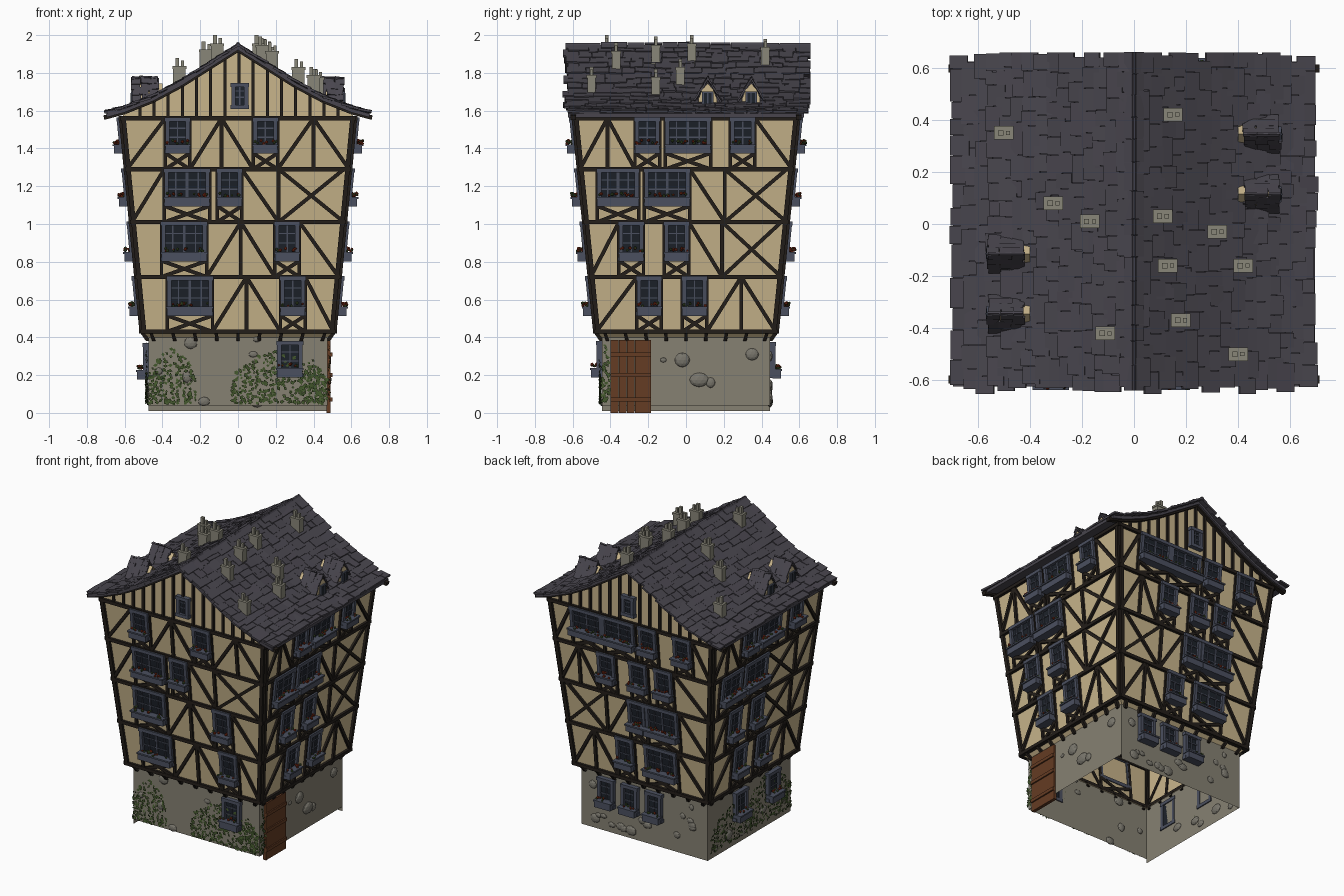
import bpy, bmesh, math, random
from mathutils import Vector as V, Matrix

if "Cube" in bpy.data.objects:
    bpy.data.objects.remove(bpy.data.objects["Cube"])

random.seed(4)
R = random.uniform
COL = dict(plaster=(.58, .46, .26), timber=(.017, .013, .01), slate=(.065, .06, .075),
           frame=(.07, .08, .115), glass=(.012, .016, .023), stone=(.24, .22, .17),
           rock=(.19, .18, .15), leaf=(.055, .095, .025), door=(.13, .045, .017),
           flower=(.25, .03, .01), chimney=(.25, .24, .19))
MATS = {}
for k, c in COL.items():
    MATS[k] = bpy.data.materials.new(k)
    MATS[k].diffuse_color = (*c, 1)
PARTS = {}


def part(name, mat):
    PARTS[name] = (bmesh.new(), mat)
    return PARTS[name][0]


def box(bm, c, a, b, d):
    """Box from a centre and three half-axis vectors."""
    v = [bm.verts.new(V(c) + V(a) * i + V(b) * j + V(d) * k)
         for i in (-1, 1) for j in (-1, 1) for k in (-1, 1)]
    for f in ((0, 1, 3, 2), (4, 6, 7, 5), (0, 4, 5, 1), (2, 3, 7, 6), (0, 2, 6, 4), (1, 5, 7, 3)):
        bm.faces.new([v[i] for i in f])


def face(bm, pts):
    bm.faces.new([bm.verts.new(p) for p in pts])


def blob(bm, p, r, scale, sub=1):
    m = Matrix.Translation(p) @ Matrix.Diagonal((*scale, 1))
    bmesh.ops.create_icosphere(bm, subdivisions=sub, radius=r, matrix=m)


# Wall coordinates: side 0 front, 1 right, 2 back, 3 left; u along wall, o outward
N = [V((0, -1, 0)), V((1, 0, 0)), V((0, 1, 0)), V((-1, 0, 0))]


def half(z):
    if z < .4:
        return .475, .445
    t = (min(z, 1.57) - .43) / 1.14
    return .505 + .11 * t, .475 + .115 * t


def P(s, u, z, o=0):
    hx, hy = half(z)
    return V([(u, -hy - o, z), (hx + o, u, z), (u, hy + o, z), (-hx - o, u, z)][s])


def beam(bm, s, u1, z1, u2, z2, w, depth=.02, o=.004):
    p, q = P(s, u1, z1, o), P(s, u2, z2, o)
    d = (q - p) / 2
    box(bm, (p + q) / 2, d, d.cross(N[s]).normalized() * w / 2, N[s] * depth / 2)


PROF = [(0, 1.935), (.15, 1.84), (.3, 1.745), (.45, 1.665), (.6, 1.605), (.71, 1.575), (.9, 1.53)]


def roof_z(x):
    x = abs(x)
    for (a, za), (b, zb) in zip(PROF, PROF[1:]):
        if x <= b:
            return za + (zb - za) * (x - a) / (b - a)


# Walls: stone base sheets, plaster loft and gables
base = part("stone_base", "stone")
for s in range(4):
    e = (.475, .445)[s % 2]
    zb = .04 if s < 2 else .01
    face(base, [P(s, -e, zb), P(s, e, zb), P(s, e, .399), P(s, -e, .399)])
walls = part("plaster_walls", "plaster")
for s in range(4):
    for z0, z1 in ((.399, .43), (.43, 1.57)):
        a, b = half(z0)[s % 2], half(z1)[s % 2]
        face(walls, [P(s, -a, z0), P(s, a, z0), P(s, b, z1), P(s, -b, z1)])
for s in (0, 2):
    xs = [-.61, -.45, -.3, -.15, 0, .15, .3, .45, .61]
    face(walls, [P(s, -.61, 1.565), P(s, .61, 1.565)] + [P(s, x, roof_z(x) - .01) for x in xs[::-1]])

# Timber frame and windows
timber = part("timber_frame", "timber")
frames = part("window_frames", "frame")
glass = part("window_glass", "glass")
planters = part("planters", "frame")
flowers = part("flowers", "flower")
stems = part("flower_leaves", "leaf")


def window(s, u, z0, z1, w, box_on=True):
    beam(glass, s, u, z0, u, z1, w - .01, .012, .006)
    for k in (-1, 1):
        beam(frames, s, u + k * (w / 2 - .011), z0, u + k * (w / 2 - .011), z1, .022, .034, .012)
    for z in (z0 + .01, z1 - .01):
        beam(frames, s, u - w / 2 - .004, z, u + w / 2 + .004, z, .022, .038, .012)
    n = 3 if w > .2 else 1
    for i in range(n):
        x = u + w * ((i + 1) / (n + 1) - .5)
        beam(frames, s, x, z0, x, z1, .007 if i != 1 else .014, .012, .013)
    for t in (.45, .7):
        z = z0 + (z1 - z0) * t
        beam(frames, s, u - w / 2, z, u + w / 2, z, .006, .012, .012)
    if box_on:
        beam(planters, s, u - w / 2, z0 + .02, u + w / 2, z0 + .02, .045, .045, .036)
        beam(planters, s, u - w / 2 - .005, z0 + .042, u + w / 2 + .005, z0 + .042, .01, .054, .037)
        for i in range(int(w * 65)):
            p = P(s, u + R(-.45, .45) * w, z0 + R(.05, .068), R(.022, .058))
            blob(flowers if R(0, 1) < .6 else stems, p, R(.006, .01), (1, 1, 1))


FL = [.43, .72, 1.01, 1.29, 1.56]
n_, w_ = .13, .24
RIGHT = [[(-.195, n_), (.045, n_)], [(-.29, n_), (-.05, n_)], [(-.36, .22), (-.1, w_)],
         [(-.205, n_), (.01, w_), (.3, n_)]]
WIN = {0: [[(-.255, w_), (.29, n_)], [(-.285, w_), (.26, n_)], [(-.27, w_), (-.045, n_)],
           [(-.32, n_), (.145, n_)]],
       1: RIGHT,
       2: [[(-.17, w_), (.1, n_)], [(-.2, w_), (-.01, n_)], [(-.23, n_), (-.04, n_), (.2, n_)],
           [(-.39, n_), (-.13, n_), (.09, w_), (.33, w_)]],
       3: [[(-u, w) for u, w in row[::-1]] for row in RIGHT]}


def brace_cell(s, a, b, z0, z1, kind):
    if kind in "/X":
        beam(timber, s, a, z0, b, z1, .02)
    if kind in "\\X":
        beam(timber, s, a, z1, b, z0, .02)


for s in range(4):
    for z in FL:
        e = half(z)[s % 2] + .01
        beam(timber, s, -e, z, e, z, .022, .028)
    for k in (-1, 1):
        beam(timber, s, k * (half(.43)[s % 2] - .008), .43, k * (half(1.57)[s % 2] - .008), 1.57, .024, .026)
    for f, row in enumerate(WIN[s]):
        z0, z1 = FL[f], FL[f + 1]
        edge = -half(z0)[s % 2]
        for u, w in row + [(-edge + .05, .1)]:
            a, b = edge, u - w / 2
            gap = b - a
            if gap > .42:                       # wide bay: brace, post, cross
                m = a + gap * .36
                beam(timber, s, m, z0, m, z1, .02)
                brace_cell(s, a, m, z0, z1, "\\")
                brace_cell(s, m, b, z0, z1, "X")
            elif gap > .27:                     # medium bay: two leaning braces
                m = a + gap / 2
                beam(timber, s, m, z0, m, z1, .02)
                brace_cell(s, a, m, z0, z1, "/")
                brace_cell(s, m, b, z0, z1, "\\")
            elif gap > .13:
                brace_cell(s, a, b, z0, z1, "\\" if u > 0 else "/")
            edge = u + w / 2
            if u < -half(z0)[s % 2] or u > half(z0)[s % 2]:
                continue
            for k in (-1, 1):
                beam(timber, s, u + k * w / 2, z0, u + k * w / 2, z1, .018)
            brace_cell(s, u - w / 2, u + w / 2, z0, z0 + .085, "X")
            window(s, u, z0 + .085, z1 + .003, w)
    # jetty brackets
    e = half(.3)[s % 2]
    for i in range(9):
        u = -e + .03 + i * (2 * e - .06) / 8
        p, q = P(s, u, .38), P(s, u * 1.04, .43, .005)
        t = N[s].cross(V((0, 0, 1)))
        box(timber, (p + q) / 2, (q - p) / 2, t * .009, N[s] * .012)
# gable studs and gable windows
for s in (0, 2):
    for i in range(-7, 8):
        x = i * .075 + .005
        if abs(i) > 0:
            beam(timber, s, x, 1.57, x, roof_z(x) - .01, .016)
        else:
            beam(timber, s, x, 1.74, x, 1.92, .016)
    window(s, .01, 1.61, 1.745, .09, False)
    for a, b in zip(PROF[:5], PROF[1:6]):       # barge boards
        for k in (-1, 1):
            beam(timber, s, k * a[0], a[1] - .012, k * b[0], b[1] - .012, .024, .03, .008)
# ground floor windows
window(0, .275, .19, .38, .135)
for u in (.28, .1, -.08):
    window(2, u, .185, .375, .12)
for u in (.11, -.24):
    window(3, u, .18, .37, .13)

# Door
door = part("plank_door", "door")
for i in range(5):
    u = -.378 + i * .043
    beam(door, 1, u, 0, u, .385, .041, .022)
for z in (.07, .2, .31):
    beam(door, 1, -.4, z, -.185, z, .022, .012, .018)

# Stones set in the base
rocks = part("base_stones", "rock")
spots = [(1, -.12, .28, .018), (1, -.02, .28, .042), (1, .07, .175, .045), (1, .13, .16, .03),
         (1, .35, .31, .036), (0, -.25, .37, .035), (0, -.27, .19, .03), (0, .08, .31, .02),
         (0, .1, .39, .02), (0, -.18, .06, .03), (0, -.42, .22, .025)]
spots += [(2, R(-.44, .44), R(.05, .17), R(.02, .04)) for _ in range(11)]
spots += [(2, R(-.44, -.17), R(.2, .35), R(.02, .04)) for _ in range(5)] + [(2, .39, .3, .03)]
spots += [(3, R(-.4, .4), R(.06, .15), R(.02, .035)) for _ in range(7)]
for s, u, z, r in spots:
    sc = [R(.8, 1.2), R(.8, 1.2), R(.7, 1)]
    sc[(s + 1) % 2] = .45
    blob(rocks, P(s, u, z), r, sc, 2)

# Ivy
ivy = part("ivy", "leaf")


def ivy_patch(s, uc, hw, top, n):
    for _ in range(n):
        u = R(-1, 1)
        z = .05 + (top - .05) * (1 - .5 * abs(u) ** 2) * R(0, 1) ** 1.1
        p = P(s, uc + u * hw, z, R(.003, .015))
        t = N[s].cross(V((0, 0, 1)))
        a = R(0, 6.3)
        d = (t * math.cos(a) + V((0, 0, 1)) * math.sin(a) + N[s] * R(-.4, .4)) * R(.008, .014)
        e = d.cross(N[s]) * .7
        face(ivy, [p - d, p + e, p + d, p - e])


ivy_patch(0, -.35, .125, .34, 230)
ivy_patch(0, .22, .255, .33, 430)
ivy_patch(0, .4, .07, .28, 60)
ivy_patch(1, -.425, .022, .37, 50)
ivy_patch(3, -.2, .24, .37, 400)
ivy_patch(3, .2, .22, .3, 240)

# Roof deck, slates and ridge
deck = part("roof_deck", "slate")
slates = part("roof_slates", "slate")
for k in (-1, 1):
    for (a, za), (b, zb) in zip(PROF[:5], PROF[1:6]):
        b = min(b, .695)
        zb = roof_z(b)
        d = V((k * (b - a), 0, zb - za)) / 2
        box(deck, (k * (a + b) / 2, 0, (za + zb) / 2 - .004), d, (0, .625, 0), (0, 0, .01))
    for r in range(15):
        x = .032 + r * .0452
        y = -.635 + R(-.02, .02)
        while y < .62:
            w = min(R(.05, .13), .66 - y)
            xx = x + R(-.008, .01)
            d = V((k, 0, (roof_z(xx + .03) - roof_z(max(xx - .03, 0))) / .06 + .1)).normalized()
            up = V((-d.z * k, 0, d.x * k))
            c = (k * xx, y + w / 2, roof_z(xx) + .01 + R(0, .006))
            box(slates, c, d * R(.032, .038), (0, w / 2 - .001, R(-.003, .003)), up * .006)
            y += w
y = -.64
while y < .62:
    w = R(.06, .11)
    for k in (-1, 1):
        box(slates, (k * .014, y + w / 2, 1.94 + R(-.003, .004)), (k * .022, 0, -.014),
            (0, w / 2 - .001, 0), (.003 * k, 0, .005))
    y += w

# Dormers
dorm = part("dormer_walls", "plaster")
for k, yc in ((1, .115), (1, .345), (-1, -.115), (-1, -.345)):
    prof = [(-.048, 1.6), (.048, 1.6), (.048, 1.665), (.03, 1.71), (0, 1.745), (-.03, 1.71), (-.048, 1.665)]
    A = [dorm.verts.new((k * .555, yc + a, z)) for a, z in prof]
    B = [dorm.verts.new((k * .4, yc + a, z)) for a, z in prof]
    dorm.faces.new(A)
    for i in range(7):
        j = (i + 1) % 7
        dorm.faces.new((A[i], A[j], B[j], B[i]))
    box(frames, (k * .558, yc, 1.665), (.008, 0, 0), (0, .03, 0), (0, 0, .036))
    box(glass, (k * .565, yc, 1.665), (.003, 0, 0), (0, .02, 0), (0, 0, .028))
    box(frames, (k * .567, yc, 1.665), (.003, 0, 0), (0, .003, 0), (0, 0, .028))
    for m in (-1, 1):
        for r in range(4):
            for i in range(3):
                c = V((k * (.445 + i * .046 + R(-.006, .006)), yc + m * (.008 + r * .017),
                       1.757 - r * .03 + R(-.004, .006)))
                d = V((0, m * .5, -.75)).normalized()
                box(slates, c, (.024, 0, R(-.004, .004)), d * .022, (0, .75 * .005 * m, .5 * .005))

# Chimneys with pots
chim = part("chimneys", "chimney")
for x, y in ((-.5, .35), (-.31, .08), (-.17, .01), (-.11, -.42), (.15, .42), (.11, .03),
             (.32, -.03), (.13, -.16), (.42, -.16), (.18, -.37), (.4, -.5)):
    top = min(roof_z(x) + .14, 2)
    lo, hi = roof_z(x) - .05, top - .045
    box(chim, (x, y, (lo + hi) / 2), (.033, 0, 0), (0, .022, 0), (0, 0, (hi - lo) / 2))
    box(chim, (x, y, hi - .006), (.037, 0, 0), (0, .026, 0), (0, 0, .007))
    box(chim, (x - .012, y, top - .025), (.01, 0, 0), (0, .01, 0), (0, 0, .025))
    box(chim, (x + .016, y, top - .035), (.008, 0, 0), (0, .008, 0), (0, 0, .02))

# Write every part out as an object
for name, (bm, mat) in PARTS.items():
    bmesh.ops.recalc_face_normals(bm, faces=bm.faces)
    me = bpy.data.meshes.new(name)
    bm.to_mesh(me)
    bm.free()
    me.materials.append(MATS[mat])
    bpy.context.collection.objects.link(bpy.data.objects.new(name, me))

for m in bpy.data.materials:
    if m.users and not m.is_grease_pencil:
        m.use_nodes = True
        m.node_tree.nodes["Principled BSDF"].inputs["Base Color"].default_value = m.diffuse_color
